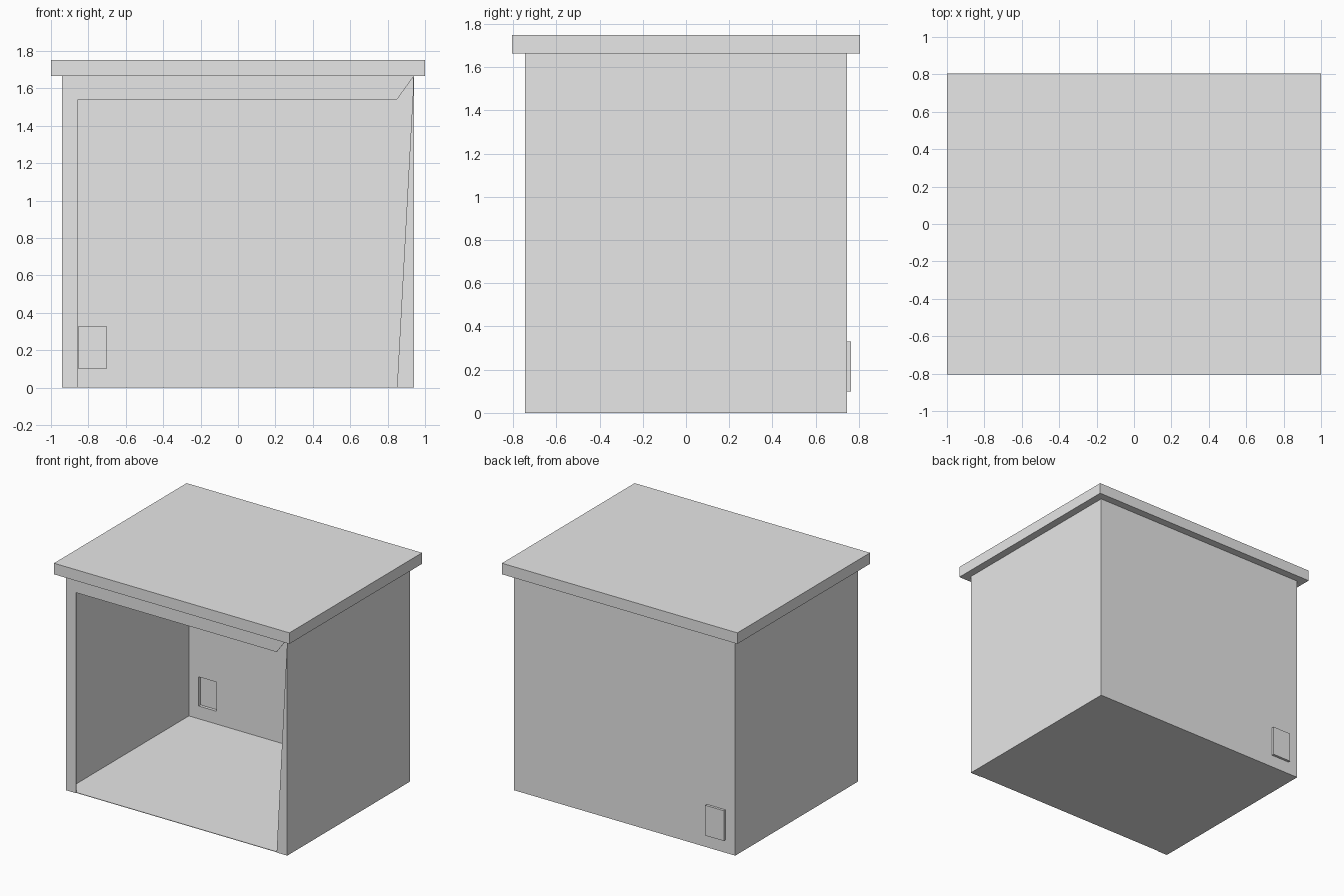
import bpy
import bmesh

if "Cube" in bpy.data.objects:
    bpy.data.objects.remove(bpy.data.objects["Cube"], do_unlink=True)


def material(name, value):
    mat = bpy.data.materials.new(name)
    mat.use_nodes = True
    color = (value, value, value, 1)
    mat.diffuse_color = color
    mat.node_tree.nodes["Principled BSDF"].inputs["Base Color"].default_value = color
    return mat


grey = material("plain grey", 0.8)
pale = material("pale grey", 0.95)
pale.use_backface_culling = True


def prism(name, outline, y0, y1, mat):
    """Extrude an x-z outline from y0 to y1; equal values give a single face."""
    bm = bmesh.new()
    face = bm.faces.new([bm.verts.new((x, y0, z)) for x, z in outline])
    if y1 != y0:
        grown = bmesh.ops.extrude_face_region(bm, geom=[face], use_keep_orig=True)
        verts = [v for v in grown["geom"] if isinstance(v, bmesh.types.BMVert)]
        bmesh.ops.translate(bm, vec=(0, y1 - y0, 0), verts=verts)
        bmesh.ops.recalc_face_normals(bm, faces=bm.faces)
    mesh = bpy.data.meshes.new(name)
    bm.to_mesh(mesh)
    bm.free()
    mesh.materials.append(mat)
    obj = bpy.data.objects.new(name, mesh)
    bpy.context.collection.objects.link(obj)
    return obj


def rect(x0, x1, z0, z1):
    return [(x0, z0), (x1, z0), (x1, z1), (x0, z1)]


T = 0.004                       # sheet thickness
W, D, H = 0.94, 0.745, 1.665    # half width, half depth, wall height
IN, IY = W - T, D - T

# Roof slab with overhang
prism("roof", rect(-1, 1, H, 1.75), -0.805, 0.805, grey)

# Floor and side walls
prism("floor", rect(-IN, IN, 0, T), -IY, IY, grey)
for name, x0, x1 in (("right_wall", -W, -IN), ("left_wall", IN, W)):
    prism(name, rect(x0, x1, 0, H), -IY, IY, grey)

# Front frame: post and header, then the tapering post
prism("front_frame", [(-W, 0), (-0.855, 0), (-0.855, 1.54), (0.85, 1.54),
                      (W, H), (-W, H)], -D, -IY, grey)
prism("front_tapered_post", [(0.85, 0), (W, 0), (W, H)], -D, -IY, grey)

# Back wall with a small hatch opening
X0, X1, Z0, Z1 = -0.853, -0.702, 0.102, 0.326
back = prism("back_wall", rect(-W, W, 0, H), IY, D, grey)
cutter = prism("hatch_cutter", rect(X0, X1, Z0, Z1), IY - 0.1, D + 0.1, grey)
cut = back.modifiers.new("opening", "BOOLEAN")
cut.operation = "DIFFERENCE"
cut.object = cutter
bpy.context.view_layer.update()
graph = bpy.context.evaluated_depsgraph_get()
cut_mesh = bpy.data.meshes.new_from_object(back.evaluated_get(graph))
back.modifiers.clear()
back.data = cut_mesh
bpy.data.objects.remove(cutter, do_unlink=True)

# Hatch rim and its outward-facing pane
OUT = 0.765
rims = {
    "hatch_rim_right": rect(X0 - T, X0, Z0 - T, Z1 + T),
    "hatch_rim_left": rect(X1, X1 + T, Z0 - T, Z1 + T),
    "hatch_rim_bottom": rect(X0, X1, Z0 - T, Z0),
    "hatch_rim_top": rect(X0, X1, Z1, Z1 + T),
}
for name, outline in rims.items():
    prism(name, outline, D, OUT - 0.001, pale)
prism("hatch_pane", rect(X0 - T, X1 + T, Z0 - T, Z1 + T)[::-1], OUT, OUT, pale)
